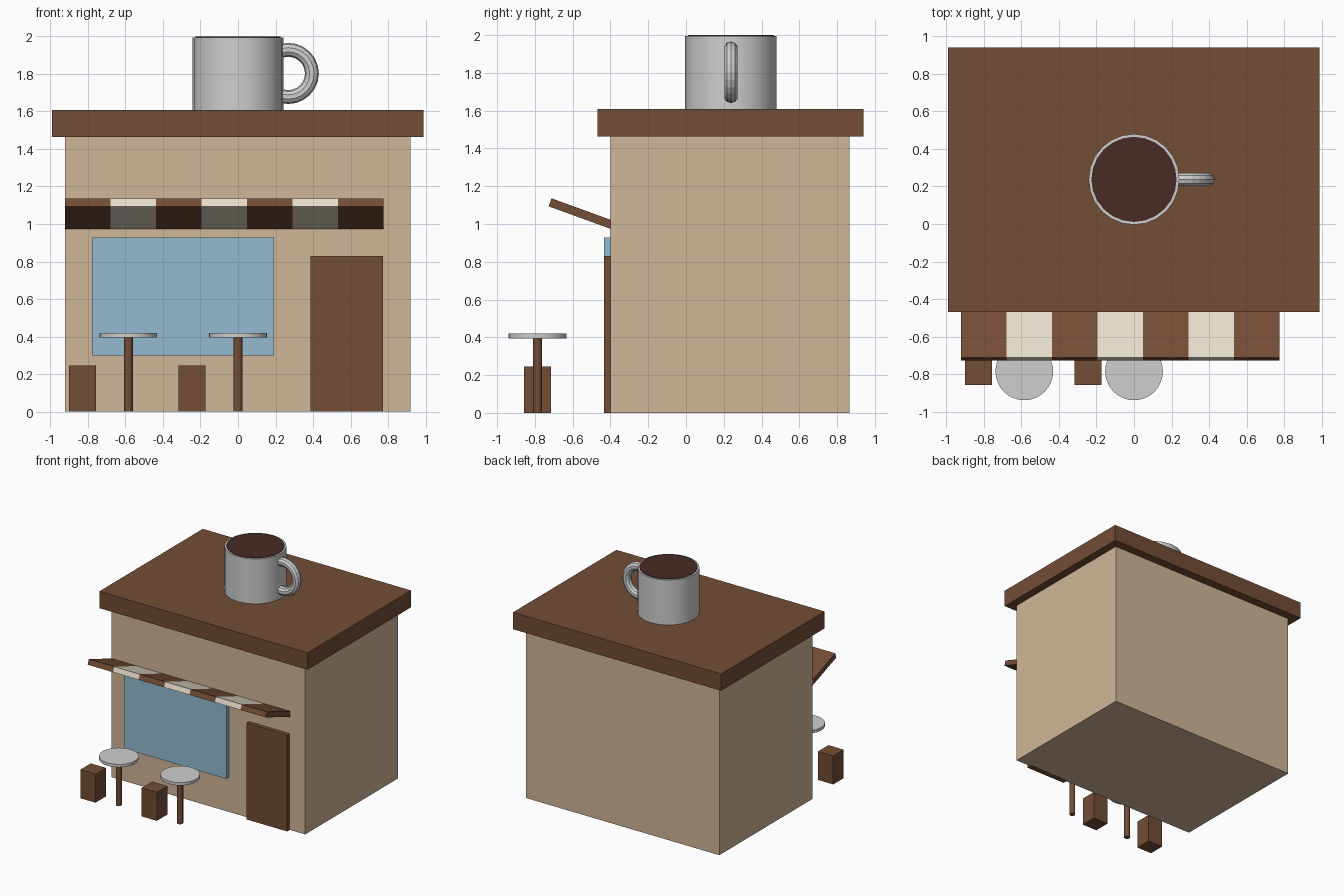
import bpy
import bmesh
import math
from mathutils import Vector

if "Cube" in bpy.data.objects:
    bpy.data.objects.remove(bpy.data.objects["Cube"], do_unlink=True)


def material(name, rgb):
    """Flat material from 0-255 display values, stored as linear."""
    linear = [((c / 255 + 0.055) / 1.055) ** 2.4 for c in rgb] + [1.0]
    mat = bpy.data.materials.new(name)
    mat.use_nodes = True
    mat.diffuse_color = linear
    mat.node_tree.nodes["Principled BSDF"].inputs["Base Color"].default_value = linear
    return mat


BROWN = material("brown wood", (115, 77, 54))
TAN = material("tan wall", (208, 182, 153))
GLASS = material("blue glass", (148, 187, 208))
GREY = material("light grey", (207, 207, 207))
CREAM = material("cream stripe", (230, 221, 204))
COFFEE = material("dark coffee", (72, 44, 36))


def mesh_object(name, bm, *mats):
    bmesh.ops.recalc_face_normals(bm, faces=bm.faces)
    mesh = bpy.data.meshes.new(name)
    bm.to_mesh(mesh)
    bm.free()
    for mat in mats:
        mesh.materials.append(mat)
    obj = bpy.data.objects.new(name, mesh)
    bpy.context.collection.objects.link(obj)
    return obj


def box(name, mat, low, high):
    low, high = Vector(low), Vector(high)
    bm = bmesh.new()
    bmesh.ops.create_cube(bm, size=1)
    bmesh.ops.scale(bm, vec=high - low, verts=bm.verts)
    bmesh.ops.translate(bm, vec=(low + high) / 2, verts=bm.verts)
    return mesh_object(name, bm, mat)


def smooth(obj):
    bpy.ops.object.select_all(action="DESELECT")
    obj.select_set(True)
    bpy.context.view_layer.objects.active = obj
    bpy.ops.object.shade_smooth_by_angle(angle=math.radians(35))


def cylinder(name, mat, x, y, z0, z1, radius, sides=24):
    bm = bmesh.new()
    bmesh.ops.create_cone(bm, cap_ends=True, segments=sides, radius1=radius,
                          radius2=radius, depth=z1 - z0)
    bmesh.ops.translate(bm, vec=(x, y, (z0 + z1) / 2), verts=bm.verts)
    obj = mesh_object(name, bm, mat)
    smooth(obj)
    return obj


# Building shell, roof slab, window and door
box("walls", TAN, (-0.923, -0.4, 0), (0.92, 0.865, 1.465))
box("roof", BROWN, (-0.993, -0.468, 1.463), (0.99, 0.94, 1.608))
box("window", GLASS, (-0.778, -0.435, 0.298), (0.193, -0.38, 0.928))
box("door", BROWN, (0.387, -0.435, 0), (0.773, -0.38, 0.83))

# Striped awning: a slanted slab cut into seven bands
STRIPES, LEFT, RIGHT = 7, -0.923, 0.775
tilt = math.radians(20)
along = Vector((0, math.cos(tilt), -math.sin(tilt)))
down = Vector((0, -math.sin(tilt), -math.cos(tilt)))
tip = Vector((0, -0.712, 1.136))
section = [tip, tip + along * 0.35, tip + along * 0.35 + down * 0.045, tip + down * 0.045]
bm = bmesh.new()
rings = []
for i in range(STRIPES + 1):
    x = LEFT + (RIGHT - LEFT) * i / STRIPES
    rings.append([bm.verts.new((x, p.y, p.z)) for p in section])
for i in range(STRIPES):
    for k in range(4):
        n = (k + 1) % 4
        face = bm.faces.new((rings[i][k], rings[i][n], rings[i + 1][n], rings[i + 1][k]))
        face.material_index = i % 2
bm.faces.new(rings[0])
bm.faces.new(rings[-1])
mesh_object("awning", bm, BROWN, CREAM)

# Round tables, each with a block stool to one side
for side, x in (("right", -0.585), ("left", 0.0)):
    cylinder(side + "_table_top", GREY, x, -0.786, 0.395, 0.42, 0.154, 32)
    cylinder(side + "_table_leg", BROWN, x, -0.786, 0, 0.396, 0.024, 16)
    box(side + "_stool", BROWN, (x - 0.317, -0.858, 0), (x - 0.172, -0.715, 0.245))

# Giant mug on the roof with coffee just at the rim
MUG_Y = 0.238
cylinder("mug", GREY, 0, MUG_Y, 1.6, 1.995, 0.242)
cylinder("coffee", COFFEE, 0, MUG_Y, 1.95, 2.0, 0.227)

# Ring handle
bpy.ops.mesh.primitive_torus_add(major_segments=24, minor_segments=10,
                                 major_radius=0.126, minor_radius=0.037,
                                 location=(0.268, MUG_Y, 1.803),
                                 rotation=(math.pi / 2, 0, 0))
handle = bpy.context.object
handle.name = "mug_handle"
handle.data.materials.append(GREY)
